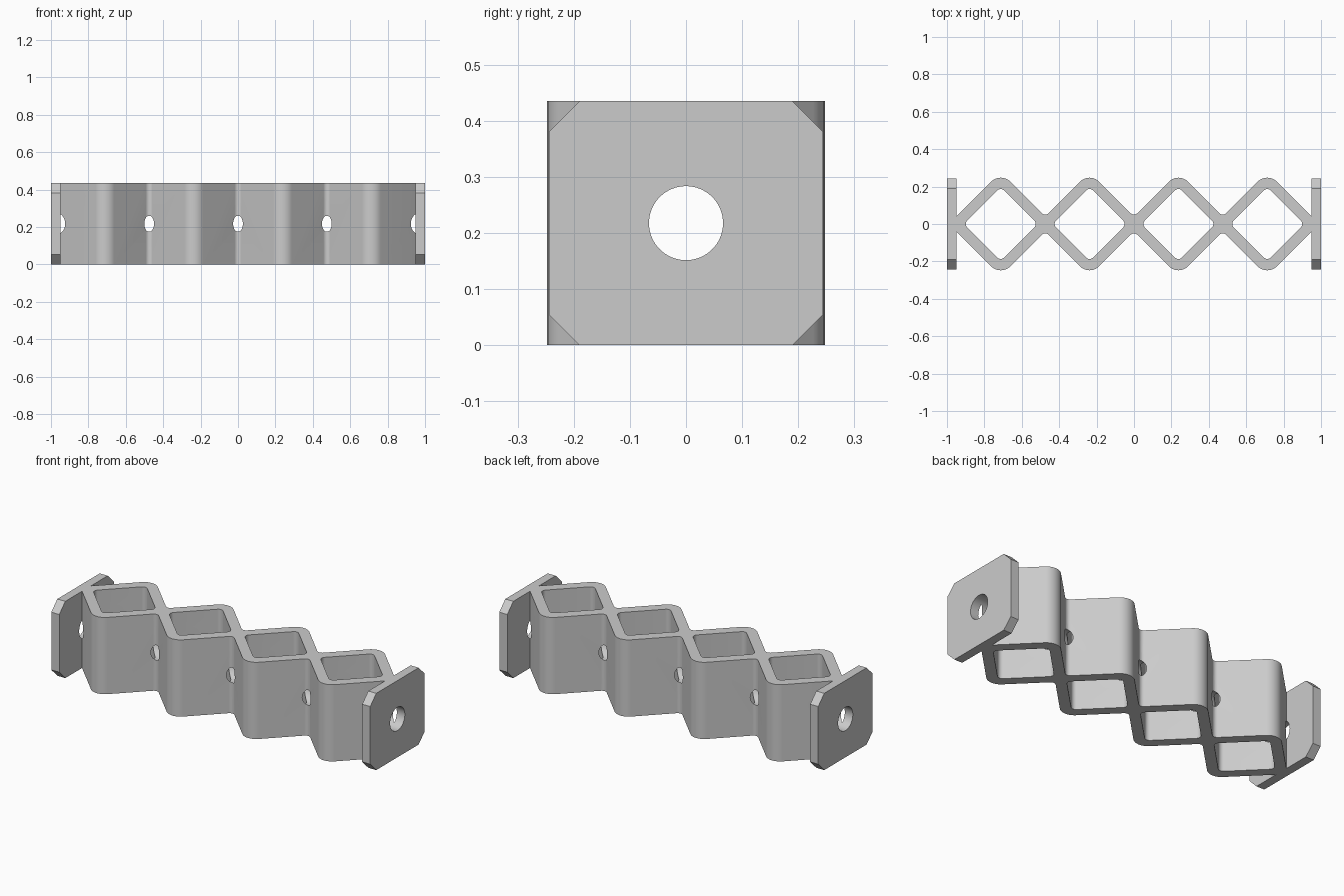
import bpy
import bmesh
import math
from mathutils import Matrix, Vector

HEIGHT = 0.435
PLATE = 0.05                  # end plate thickness
SPAN = 1 - PLATE              # half length of the lattice
CELLS = 4
HALF = SPAN / CELLS           # half diagonal of a cell centreline
WALL = 0.04                   # half wall, measured along an axis
BORE = 0.066

if "Cube" in bpy.data.objects:
    bpy.data.objects.remove(bpy.data.objects["Cube"])

grey = bpy.data.materials.new("light grey")
grey.use_nodes = True
grey.diffuse_color = (0.6, 0.6, 0.6, 1)
grey.node_tree.nodes["Principled BSDF"].inputs["Base Color"].default_value = grey.diffuse_color


def fillet(corners, steps=8):
    """Round each (x, y, radius) corner of a closed polygon."""
    out = []
    for i, (x, y, r) in enumerate(corners):
        p = Vector((x, y))
        if r == 0:
            out.append(p)
            continue
        a = (Vector(corners[i - 1][:2]) - p).normalized()
        b = (Vector(corners[(i + 1) % len(corners)][:2]) - p).normalized()
        half = a.angle(b) / 2
        centre = p + (a + b).normalized() * r / math.sin(half)
        start = p + a * r / math.tan(half) - centre
        end = p + b * r / math.tan(half) - centre
        for k in range(steps + 1):
            t = k / steps
            out.append(centre + (start * (1 - t) + end * t).normalized() * r
                       if 0 < t < 1 else centre + (start if t == 0 else end))
    return out


def prism(name, points, low, high, matrix=Matrix()):
    """Extrude a closed outline between two levels."""
    bm = bmesh.new()
    face = bm.faces.new([bm.verts.new((p[0], p[1], low)) for p in points])
    top = bmesh.ops.extrude_face_region(bm, geom=[face])["geom"]
    verts = [v for v in top if isinstance(v, bmesh.types.BMVert)]
    bmesh.ops.translate(bm, verts=verts, vec=(0, 0, high - low))
    bmesh.ops.transform(bm, matrix=matrix, verts=bm.verts)
    bmesh.ops.recalc_face_normals(bm, faces=bm.faces)
    mesh = bpy.data.meshes.new(name)
    bm.to_mesh(mesh)
    bm.free()
    mesh.materials.append(grey)
    obj = bpy.data.objects.new(name, mesh)
    bpy.context.collection.objects.link(obj)
    return obj


def cut(obj, cutter):
    bpy.context.view_layer.objects.active = obj
    mod = obj.modifiers.new("cut", "BOOLEAN")
    mod.operation = "DIFFERENCE"
    mod.solver = "EXACT"
    mod.object = cutter
    bpy.ops.object.modifier_apply(modifier=mod.name)


# Lattice outline: zigzag upper edge, mirrored for the lower edge
upper = [(-SPAN, WALL, 0)]
for c in range(CELLS):
    x = -SPAN + (2 * c + 1) * HALF
    upper.append((x, HALF + WALL, 0.072))
    last = c == CELLS - 1
    upper.append((x + HALF, WALL, 0 if last else 0.025))
lower = [(x, -y, r) for x, y, r in reversed(upper)]
lattice = prism("diamond_lattice", fillet(upper + lower), 0, HEIGHT)

# Diamond openings
inner = HALF - WALL
for c in range(CELLS):
    x = -SPAN + (2 * c + 1) * HALF
    diamond = [(x + inner, 0, 0.025), (x, inner, 0.025),
               (x - inner, 0, 0.025), (x, -inner, 0.025)]
    cutter = prism("opening_cutter", fillet(diamond), -0.1, HEIGHT + 0.1)
    cut(lattice, cutter)
    bpy.data.objects.remove(cutter)

# End plates with clipped corners, outlined in y and z
w, h, k = 0.244, HEIGHT / 2, 0.054
octagon = [(w, h - k), (w - k, h), (k - w, h), (-w, h - k),
           (-w, k - h), (k - w, -h), (w - k, -h), (w, k - h)]
along_x = Matrix(((0, 0, 1, 0), (1, 0, 0, 0), (0, 1, 0, h), (0, 0, 0, 1)))
plates = [prism("left_end_plate", octagon, SPAN, 1, along_x),
          prism("right_end_plate", octagon, -1, -SPAN, along_x)]

# Round bore through the whole length
circle = [(BORE * math.cos(a), BORE * math.sin(a))
          for a in (math.tau * i / 64 for i in range(64))]
bore = prism("bore_cutter", circle, -1.1, 1.1, along_x)
for part in [lattice] + plates:
    cut(part, bore)
bpy.data.objects.remove(bore)

# Smooth the rounded bends and keep hard edges crisp
bpy.ops.object.select_all(action="DESELECT")
for part in [lattice] + plates:
    part.select_set(True)
bpy.context.view_layer.objects.active = lattice
bpy.ops.object.shade_smooth_by_angle(angle=math.radians(30))
